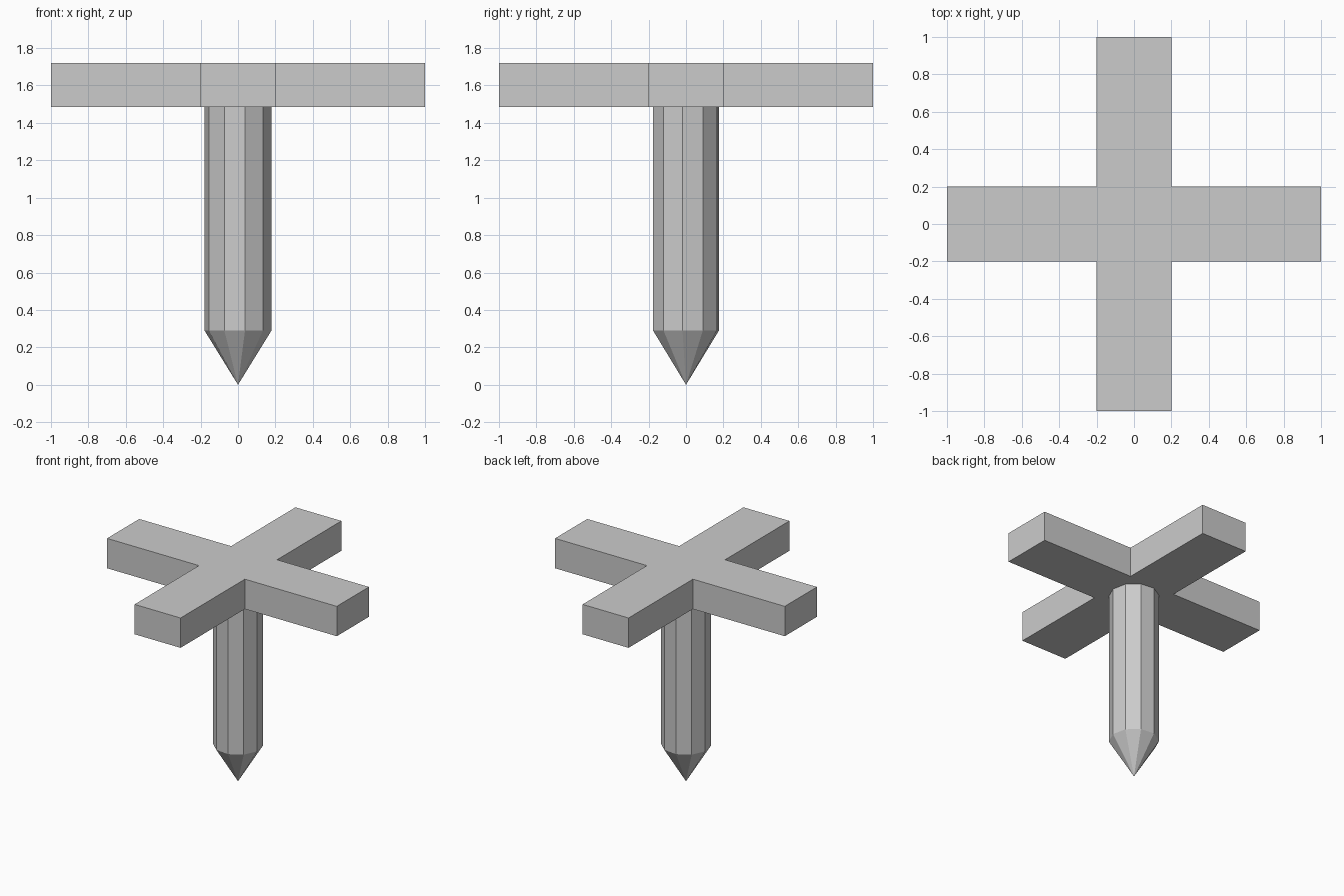
import bpy
import bmesh
from math import radians
from mathutils import Matrix

cube = bpy.data.objects.get("Cube")
if cube:
    bpy.data.objects.remove(cube, do_unlink=True)

BAR_BOTTOM, BAR_TOP = 1.485, 1.72
HALF_WIDTH = 0.2
SHOULDER = 0.29
RADIUS = 0.18
SIDES = 10

# Single plain grey
grey = bpy.data.materials.new("plain grey")
grey.use_nodes = True
colour = (0.6, 0.6, 0.6, 1)
grey.diffuse_color = colour
grey.node_tree.nodes["Principled BSDF"].inputs["Base Color"].default_value = colour


def add_object(name, bm):
    bmesh.ops.recalc_face_normals(bm, faces=bm.faces)
    mesh = bpy.data.meshes.new(name)
    bm.to_mesh(mesh)
    bm.free()
    mesh.materials.append(grey)
    obj = bpy.data.objects.new(name, mesh)
    bpy.context.collection.objects.link(obj)
    return obj


# Cross head: one arm outline turned four times, then extruded upward
bm = bmesh.new()
outline = []
for quarter in range(4):
    turn = Matrix.Rotation(radians(90 * quarter), 4, "Z")
    for x, y in ((1, -HALF_WIDTH), (1, HALF_WIDTH), (HALF_WIDTH, HALF_WIDTH)):
        vert = bm.verts.new((x, y, BAR_BOTTOM))
        vert.co = turn @ vert.co
        outline.append(vert)
base = bm.faces.new(outline)
top = bmesh.ops.extrude_face_region(bm, geom=[base], use_keep_orig=True)
top_verts = [g for g in top["geom"] if isinstance(g, bmesh.types.BMVert)]
bmesh.ops.translate(bm, verts=top_verts, vec=(0, 0, BAR_TOP - BAR_BOTTOM))
add_object("cross_head", bm)

# Faceted shaft with a pointed tip at the ground
bm = bmesh.new()
ring = bmesh.ops.create_circle(
    bm, segments=SIDES, radius=RADIUS,
    matrix=Matrix.Translation((0, 0, SHOULDER)) @ Matrix.Rotation(radians(12), 4, "Z"))
rim = list(bm.edges)
wall = bmesh.ops.extrude_edge_only(bm, edges=rim)
wall_verts = [g for g in wall["geom"] if isinstance(g, bmesh.types.BMVert)]
bmesh.ops.translate(bm, verts=wall_verts, vec=(0, 0, BAR_BOTTOM - SHOULDER))
tip = bm.verts.new((0, 0, 0))
for edge in rim:
    bm.faces.new((edge.verts[0], edge.verts[1], tip))
add_object("pointed_shaft", bm)
